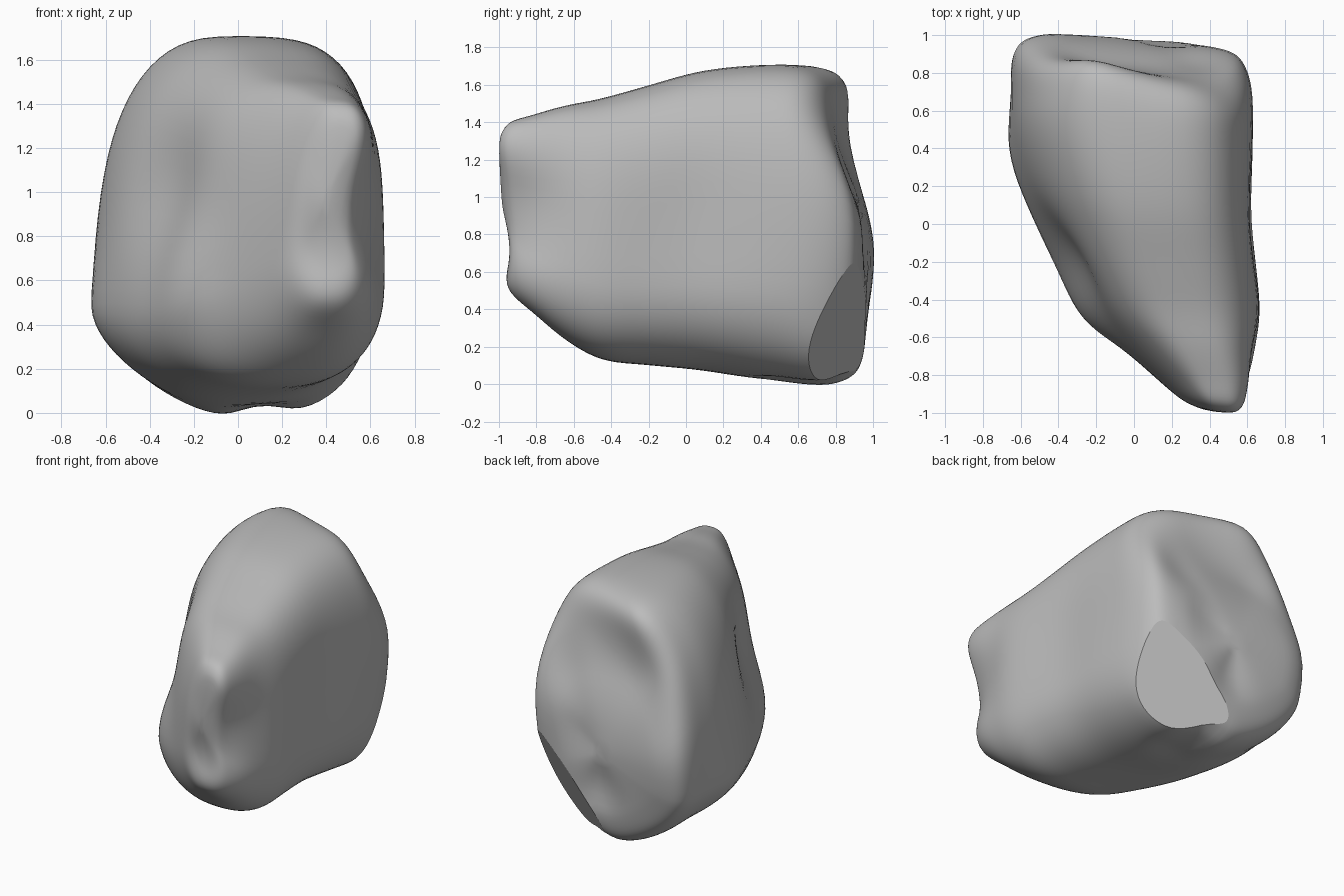
import bpy
import bmesh
import math
from mathutils import Vector

default_cube = bpy.data.objects.get("Cube")
if default_cube:
    bpy.data.objects.remove(default_cube, do_unlink=True)

SIDES = 80
STEPS = 6

# Cross-sections from the front tip to the back: y, left x, right x, bottom z, top z
SECTIONS = [
    (-.97, .34, .55, .66, 1.32),
    (-.93, .25, .60, .52, 1.40),
    (-.82, .12, .64, .39, 1.44),
    (-.65, -.07, .655, .24, 1.49),
    (-.45, -.29, .67, .13, 1.53),
    (-.20, -.44, .655, .10, 1.60),
    (.10, -.56, .635, .07, 1.68),
    (.45, -.64, .635, .01, 1.71),
    (.70, -.64, .635, -.025, 1.69),
    (.85, -.62, .60, .0, 1.60),
    (.93, -.55, .52, .08, 1.42),
    (.97, -.40, .32, .26, 1.12),
]

# Soft lumps and dents: centre, push, radius
LUMPS = [
    ((.64, -.92, .88), (-.10, 0, 0), .25),      # hollow beside the front ridge
    ((.42, -1.0, .74), (0, .05, 0), .16),       # saddle between the two front knobs
    ((.52, -.98, 1.30), (.02, -.03, 0), .16),   # upper front knob
    ((.40, -.93, .54), (0, -.03, -.01), .15),   # lower front knob
    ((-.2, -.45, .60), (-.03, -.03, 0), .20),   # swelling on the slanted face
    ((-.35, -.25, 1.0), (.09, .07, 0), .33),    # waist above it
    ((-.6, .35, .45), (-.04, 0, 0), .25),       # low bulge on the side
    ((-.5, .95, .70), (-.05, .05, 0), .26),     # back corner
    ((.50, .85, 1.45), (0, -.13, 0), .33),      # sloping upper back corner
    ((.58, .85, .40), (-.04, -.04, 0), .28),    # slimmer lower back corner
    ((0, 1.0, 1.35), (0, -.13, 0), .36),        # back leans forward at the top
    ((-.2, .80, 1.58), (0, .07, .03), .20),     # knob on the upper back rim
    ((-.25, .88, 1.2), (0, -.04, 0), .16),      # dent below that knob
    ((.32, .88, 1.1), (0, -.05, 0), .17),       # slanting groove down the back
    ((.16, .93, .75), (0, -.05, 0), .15),
    ((.0, .95, .42), (0, -.06, 0), .13),
    ((.10, .50, .02), (0, 0, .05), .11),        # groove between the base lobes
    ((.10, .68, .0), (0, 0, .06), .11),
    ((.10, .86, .02), (0, 0, .07), .12),
    ((.62, 0, .85), (-.03, 0, 0), .30),         # shallow hollow in the broad side
]


def spline(rows, i, t):
    """Smooth curve through the rows."""
    last = len(rows) - 1
    a, b, c, d = (rows[min(max(i + k, 0), last)] for k in (-1, 0, 1, 2))
    return [q + .5 * t * (r - p + t * (2 * p - 5 * q + 4 * r - s
            + t * (3 * (q - r) + s - p)))
            for p, q, r, s in zip(a, b, c, d)]


def power(value, n):
    return math.copysign(abs(value) ** (2 / n), value)


def section_ring(y, left, right, low, high):
    """Rounded section, widest low down, squarer towards +x."""
    taper = min(max(y / .6, 0), 1)
    ring = []
    for k in range(SIDES):
        c, s = math.cos(math.tau * k / SIDES), math.sin(math.tau * k / SIDES)
        if c > 0:
            n, waist = (3.4 if s > 0 else 2.5), .36
        else:
            n, waist = (2.2 + .5 * taper if s > 0 else 2.4 - .8 * taper), .29
        middle = low + (high - low) * waist
        x = (left + right) / 2 + (right - left) / 2 * power(c, n)
        z = middle + (high - middle if s > 0 else middle - low) * power(s, n)
        ring.append(Vector((x, y, z)))
    return ring


def sculpt(point):
    moved = point.copy()
    for centre, push, radius in LUMPS:
        distance = (point - Vector(centre)).length / radius
        moved += Vector(push) * math.exp(-distance * distance)
    return moved


# Loft the body
bm = bmesh.new()
rings = []
for i in range(len(SECTIONS) - 1):
    for step in range(STEPS):
        rings.append(section_ring(*spline(SECTIONS, i, step / STEPS)))
rings.append(section_ring(*SECTIONS[-1]))

# Round both ends by shrinking further rings to the middle
for at_front in (True, False):
    edge = rings[0] if at_front else rings[-1]
    middle = sum(edge, Vector()) / SIDES
    for scale in (.8, .6, .4, .2, .05):
        bulge = Vector((0, .02 * (1 - scale * scale), 0))
        ring = [middle + (p - middle) * scale + (-bulge if at_front else bulge)
                for p in edge]
        rings.insert(0, ring) if at_front else rings.append(ring)

loops = [[bm.verts.new(sculpt(p)) for p in ring] for ring in rings]
for first, second in zip(loops, loops[1:]):
    for k in range(SIDES):
        n = (k + 1) % SIDES
        bm.faces.new((first[k], first[n], second[n], second[k]))
bm.faces.new(loops[0])
bm.faces.new(loops[-1])

# Soften the surface
for repeat in range(5):
    bmesh.ops.smooth_vert(bm, verts=bm.verts, factor=.5, use_axis_x=True,
                          use_axis_y=True, use_axis_z=True)

# Slice the flat facet at the lower back corner
normal = Vector((.52, .86, -.45))
cut = bmesh.ops.bisect_plane(
    bm, geom=bm.verts[:] + bm.edges[:] + bm.faces[:], dist=.0001,
    plane_co=normal * .75 / normal.length_squared, plane_no=normal,
    clear_outer=True)
rim = [e for e in cut["geom_cut"] if isinstance(e, bmesh.types.BMEdge)]
bmesh.ops.holes_fill(bm, edges=rim, sides=0)
for e in rim:
    e.smooth = False
bmesh.ops.recalc_face_normals(bm, faces=bm.faces)

mesh = bpy.data.meshes.new("rock_body")
bm.to_mesh(mesh)
bm.free()
rock = bpy.data.objects.new("rock_body", mesh)
bpy.context.collection.objects.link(rock)

# Plain grey stone
stone = bpy.data.materials.new("stone_grey")
stone.use_nodes = True
colour = (.5, .5, .5, 1)
stone.diffuse_color = colour
stone.node_tree.nodes["Principled BSDF"].inputs["Base Color"].default_value = colour
mesh.materials.append(stone)

bpy.ops.object.select_all(action="DESELECT")
rock.select_set(True)
bpy.context.view_layer.objects.active = rock
bpy.ops.object.shade_smooth_by_angle(angle=math.radians(50))
